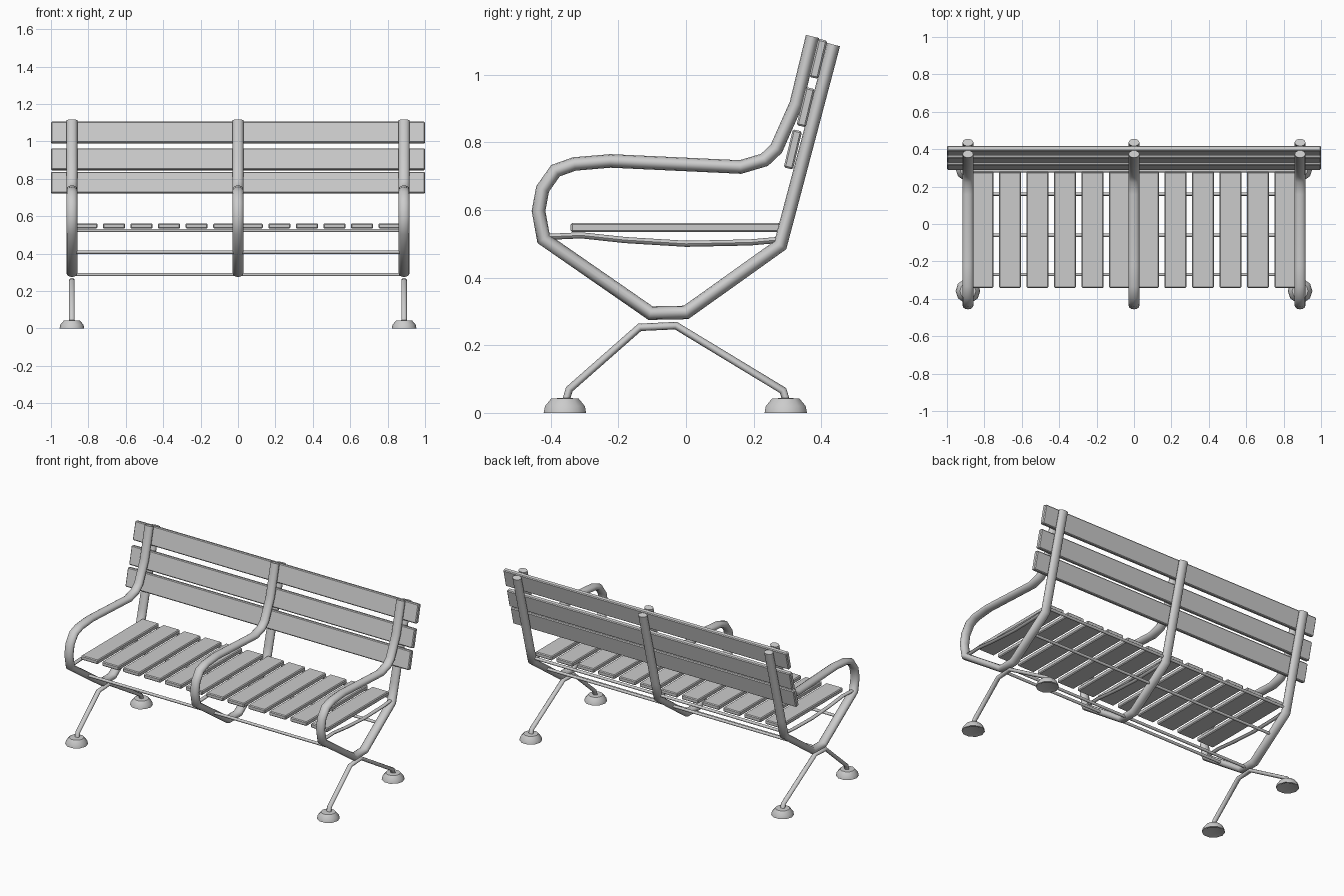
import bpy, bmesh, math
from mathutils import Vector, Matrix

cube = bpy.data.objects.get("Cube")
if cube:
    bpy.data.objects.remove(cube, do_unlink=True)

grey = bpy.data.materials.new("light grey paint")
grey.use_nodes = True
grey.diffuse_color = (0.6, 0.6, 0.6, 1)
grey.node_tree.nodes["Principled BSDF"].inputs["Base Color"].default_value = (0.6, 0.6, 0.6, 1)


def finish(bm, name, angle=40):
    bmesh.ops.recalc_face_normals(bm, faces=bm.faces)
    mesh = bpy.data.meshes.new(name)
    bm.to_mesh(mesh)
    bm.free()
    mesh.materials.append(grey)
    mesh.shade_smooth()
    mesh.set_sharp_from_angle(angle=math.radians(angle))
    obj = bpy.data.objects.new(name, mesh)
    bpy.context.collection.objects.link(obj)
    return obj


def tube(name, x, path, thick, wide, sides=12):
    """Mitred tube along a (y, z) path, oval in section."""
    bm = bmesh.new()
    pts = [Vector(p) for p in path]
    rings = []
    for i, p in enumerate(pts):
        before = (p - pts[i - 1]).normalized() if i else None
        after = (pts[i + 1] - p).normalized() if i < len(pts) - 1 else None
        before, after = before or after, after or before
        along = (before + after).normalized()
        side = Vector((-along.y, along.x)) * thick / along.dot(before)
        ring = []
        for k in range(sides):
            a = math.tau * k / sides
            q = p + side * math.cos(a)
            ring.append(bm.verts.new((x + wide * math.sin(a), q.x, q.y)))
        rings.append(ring)
    for r, s in zip(rings, rings[1:]):
        for k in range(sides):
            n = (k + 1) % sides
            bm.faces.new((r[k], r[n], s[n], s[k]))
    bm.faces.new(rings[0])
    bm.faces.new(rings[-1])
    return finish(bm, name, 50)


def rod(name, y, z, length, radius=0.009):
    bm = bmesh.new()
    bmesh.ops.create_cone(bm, cap_ends=True, segments=10, radius1=radius, radius2=radius,
                          depth=length, matrix=Matrix.Rotation(math.pi / 2, 4, "Y"))
    finish(bm, name).location = (0, y, z)


def board(name, size, location, tilt=0):
    bm = bmesh.new()
    bmesh.ops.create_cube(bm, size=1)
    bmesh.ops.scale(bm, vec=size, verts=bm.verts)
    bmesh.ops.bevel(bm, geom=bm.edges[:], offset=0.005, segments=1, affect="EDGES")
    obj = finish(bm, name, 30)
    obj.location = location
    obj.rotation_euler.x = tilt


def foot(name, x, y, sides=10):
    """Hollow dome turned around z."""
    profile = [(0, 0.03), (0.055, 0), (0.066, 0), (0.062, 0.02), (0.043, 0.042), (0, 0.045)]
    bm = bmesh.new()
    verts = [bm.verts.new((r, 0, z)) for r, z in profile]
    edges = [bm.edges.new(pair) for pair in zip(verts, verts[1:])]
    bmesh.ops.spin(bm, geom=verts + edges, cent=(0, 0, 0), axis=(0, 0, 1),
                   angle=math.tau, steps=sides)
    bmesh.ops.remove_doubles(bm, verts=bm.verts, dist=0.0005)
    finish(bm, name).location = (x, y, 0)


# Paths in the (y, z) plane
frame_path = [(0.436, 1.089), (0.309, 0.609), (0.279, 0.496), (0, 0.297), (-0.105, 0.295),
              (-0.421, 0.514), (-0.436, 0.597), (-0.424, 0.662), (-0.386, 0.716),
              (-0.33, 0.736), (-0.223, 0.745), (0.161, 0.727), (0.232, 0.748),
              (0.267, 0.781), (0.326, 0.914), (0.374, 1.113)]
bearer_path = [(-0.42, 0.52), (-0.31, 0.525), (-0.18, 0.511), (0, 0.5), (0.19, 0.504), (0.28, 0.512)]
leg_path = [(-0.357, 0.03), (-0.345, 0.07), (-0.137, 0.253), (-0.03, 0.258),
            (0.287, 0.066), (0.298, 0.03)]

# Three looped frames with seat bearers
end_x = 0.888
for label, x in (("right", -end_x), ("middle", 0), ("left", end_x)):
    tube(label + "_frame", x, frame_path, 0.02, 0.029)
    tube(label + "_seat_bearer", x, bearer_path, 0.009, 0.012, 8)

# Legs and feet under the end frames
for label, x in (("right", -end_x), ("left", end_x)):
    tube(label + "_legs", x, leg_path, 0.011, 0.015, 10)
    foot(label + "_front_foot", x, -0.358)
    foot(label + "_back_foot", x, 0.295)

# Cross rods joining the frames
for label, y, z in (("front", -0.27, 0.408), ("bottom", -0.06, 0.288),
                    ("back", 0.16, 0.408), ("rear_seat", 0.285, 0.524)):
    rod(label + "_cross_rod", y, z, 2 * end_x)

# Seat slats run front to back
for i in range(12):
    board(f"seat_slat_{i + 1}", (0.118, 0.62, 0.027), ((i - 5.5) * 0.1474, -0.031, 0.548))

# Backrest boards lean with the frame
for label, y, z in (("lower", 0.316, 0.779), ("middle", 0.354, 0.904), ("upper", 0.391, 1.047)):
    board(label + "_back_board", (2, 0.028, 0.116), (0, y, z), math.radians(-13.5))
